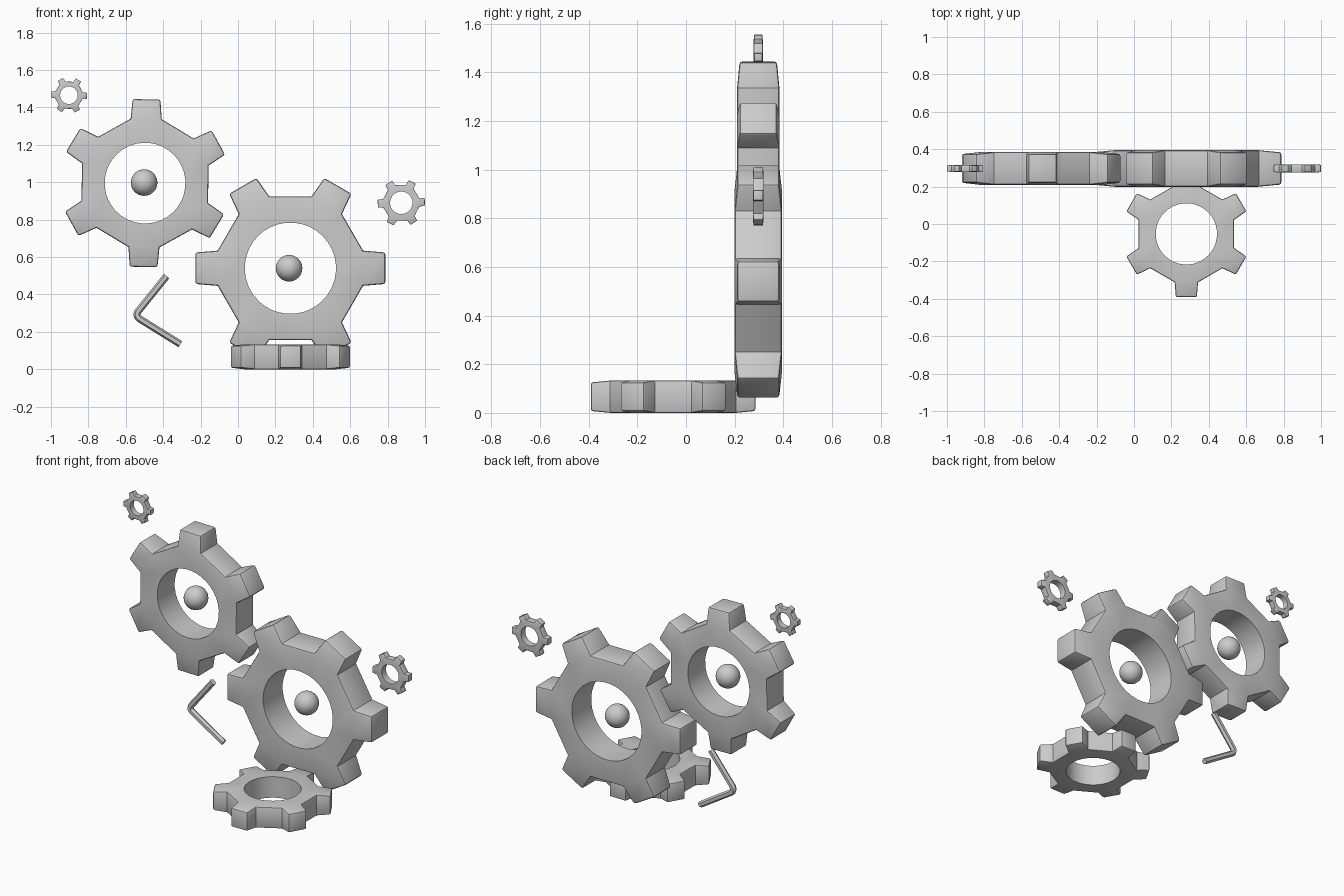
import bpy, bmesh, math
from mathutils import Vector

if "Cube" in bpy.data.objects:
    bpy.data.objects.remove(bpy.data.objects["Cube"])

steel = bpy.data.materials.new("grey metal")
steel.diffuse_color = (0.6, 0.6, 0.6, 1)
steel.use_nodes = True
steel.node_tree.nodes["Principled BSDF"].inputs["Base Color"].default_value = steel.diffuse_color


def finish(bm, name, loc=(0, 0, 0), rot=(0, 0, 0), angle=30):
    bmesh.ops.recalc_face_normals(bm, faces=bm.faces)
    me = bpy.data.meshes.new(name)
    bm.to_mesh(me)
    bm.free()
    me.materials.append(steel)
    ob = bpy.data.objects.new(name, me)
    ob.location, ob.rotation_euler = loc, rot
    bpy.context.collection.objects.link(ob)
    bpy.ops.object.select_all(action='DESELECT')
    ob.select_set(True)
    bpy.context.view_layer.objects.active = ob
    bpy.ops.object.shade_smooth_by_angle(angle=math.radians(angle))
    return ob


def gear(name, loc, radius, half, hole, turn=0, upright=True):
    """Six-toothed ring whose teeth thin slightly towards their tips."""
    s = radius / 0.508
    bm = bmesh.new()

    def pair(r, deg, h):
        a = math.radians(deg + turn)
        x, y = r * math.cos(a), r * math.sin(a)
        return bm.verts.new((x, y, h)), bm.verts.new((x, y, -h))

    root, tip, bore = [], [], []
    offs = 13.6
    for i in range(6):
        c = 60 * i
        root += [pair(0.40 * s, c - offs, half), pair(0.40 * s, c + offs, half)]
        tip += [pair(0.515 * s, c - 9.4, half * 0.88), pair(0.515 * s, c + 9.4, half * 0.88)]
        for k in range(3):
            bore.append(pair(hole, c - offs + 2 * offs * k / 3, half))
        for k in range(3):
            bore.append(pair(hole, c + offs + (60 - 2 * offs) * k / 3, half))

    def wall(p, q):
        bm.faces.new((p[0], q[0], q[1], p[1]))

    for j in range(12):
        a, b = root[j], root[(j + 1) % 12]
        arc = [bore[(3 * j + k) % 36] for k in range(4)]
        for side in (0, 1):
            bm.faces.new([a[side], b[side]] + [p[side] for p in reversed(arc)])
        for k in range(3):
            wall(arc[k], arc[k + 1])
        if j % 2:                       # valley between teeth
            wall(a, b)
        else:                           # tooth
            c, d = tip[j], tip[j + 1]
            for side in (0, 1):
                bm.faces.new((a[side], c[side], d[side], b[side]))
            wall(a, c)
            wall(c, d)
            wall(d, b)
    bmesh.ops.recalc_face_normals(bm, faces=bm.faces)
    # soften the outer convex edges
    rim = [e for e in bm.edges
           if all(v.co.xy.length > 0.38 * s for v in e.verts)
           and e.is_convex and e.calc_face_angle(0) > math.radians(40)]
    bmesh.ops.bevel(bm, geom=rim, offset=0.012 * s, segments=2, profile=0.5,
                    affect='EDGES', clamp_overlap=True)
    return finish(bm, name, loc, (math.pi / 2, 0, 0) if upright else (0, 0, 0))


# gears
gear("large_gear", (0.28, 0.297, 0.54), 0.508, 0.0975, 0.244)
gear("upper_gear", (-0.497, 0.297, 0.995), 0.448, 0.087, 0.216, turn=29)
gear("flat_gear", (0.28, -0.053, 0.0665), 0.338, 0.0665, 0.164, turn=30, upright=False)
gear("small_gear_left", (-0.904, 0.297, 1.465), 0.096, 0.0185, 0.047, turn=-2)
gear("small_gear_right", (0.873, 0.297, 0.89), 0.126, 0.022, 0.06, turn=2)

# balls in the gear centres
for name, x, z in (("large_gear_ball", 0.273, 0.54), ("upper_gear_ball", -0.502, 0.998)):
    bm = bmesh.new()
    bmesh.ops.create_uvsphere(bm, u_segments=32, v_segments=16, radius=0.071)
    finish(bm, name, (x, 0.297, z))

# hex key: hexagonal section swept along a bent path
start, corner, end = Vector((-0.382, 0, 0.498)), Vector((-0.553, 0, 0.286)), Vector((-0.308, 0, 0.134))
d1, d2 = (corner - start).normalized(), (end - corner).normalized()
b1, b2 = corner - d1 * 0.035, corner + d2 * 0.035
path = [start]
for k in range(7):
    t = k / 6
    path.append(b1 * (1 - t) ** 2 + corner * 2 * t * (1 - t) + b2 * t * t)
path.append(end)
bm = bmesh.new()
rings = []
for i, p in enumerate(path):
    d = (path[min(i + 1, len(path) - 1)] - path[max(i - 1, 0)]).normalized()
    n = Vector((-d.z, 0, d.x))
    rings.append([bm.verts.new(p + 0.019 * (n * math.cos(k * math.pi / 3)
                 + Vector((0, 1, 0)) * math.sin(k * math.pi / 3))) for k in range(6)])
for r, q in zip(rings, rings[1:]):
    for k in range(6):
        bm.faces.new((r[k], r[(k + 1) % 6], q[(k + 1) % 6], q[k]))
bm.faces.new(rings[0])
bm.faces.new(rings[-1])
finish(bm, "hex_key", (0, 0.297, 0))
